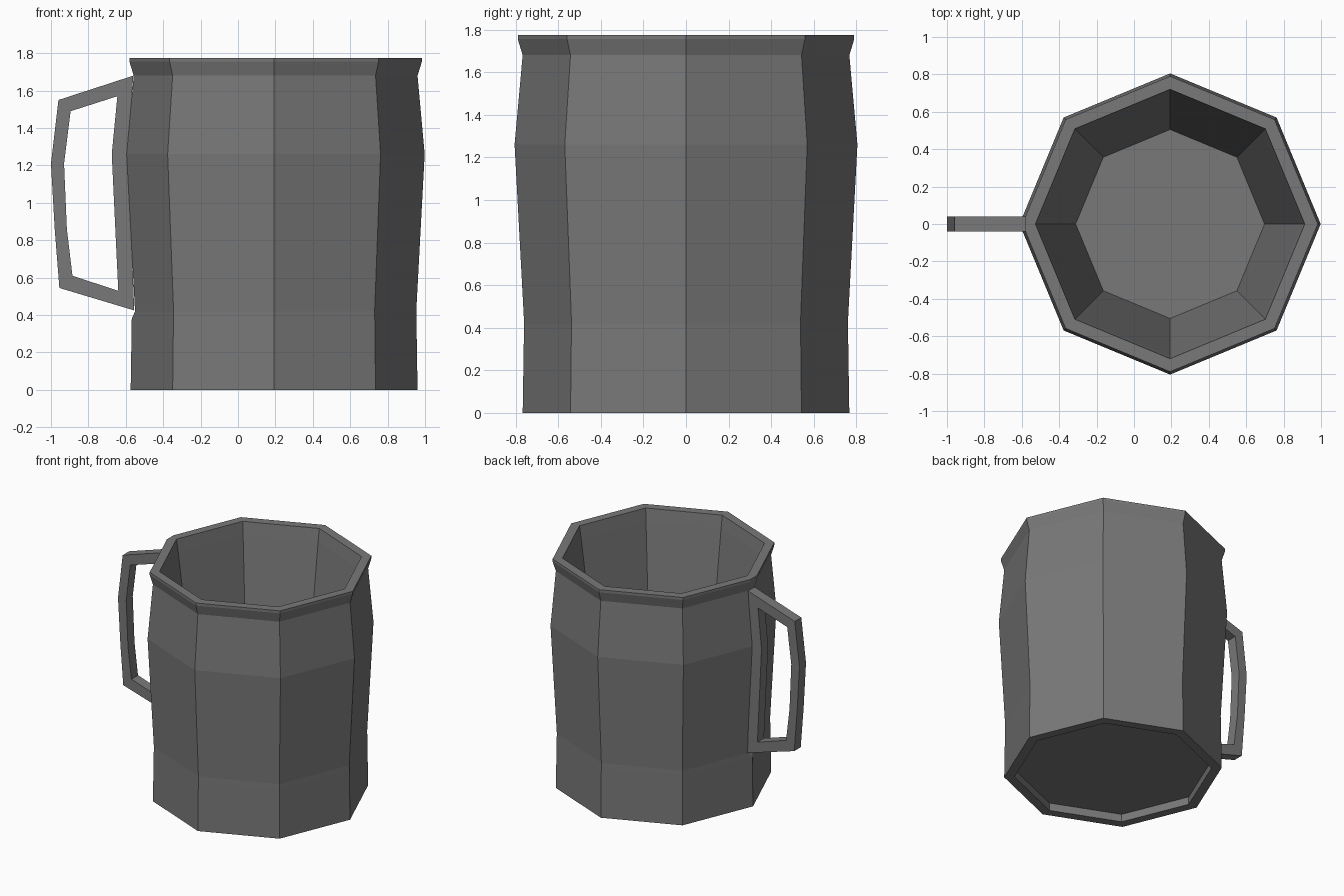
import bpy, bmesh, math

cube = bpy.data.objects.get("Cube")
if cube:
    bpy.data.objects.remove(cube, do_unlink=True)

CENTRE_X = 0.193
HALF = 0.04          # half thickness of the handle

grey = bpy.data.materials.new("mid grey")
grey.use_nodes = True
colour = (0.19, 0.19, 0.19, 1)
grey.diffuse_color = colour
grey.node_tree.nodes["Principled BSDF"].inputs["Base Color"].default_value = colour


def finish(name, bm):
    bmesh.ops.remove_doubles(bm, verts=bm.verts, dist=0.0005)
    bmesh.ops.recalc_face_normals(bm, faces=bm.faces)
    mesh = bpy.data.meshes.new(name)
    bm.to_mesh(mesh)
    bm.free()
    mesh.materials.append(grey)
    obj = bpy.data.objects.new(name, mesh)
    bpy.context.collection.objects.link(obj)
    return obj


def octagon(bm, r, z, cut):
    """Eight-sided ring whose handle-side corner is cut flat by `cut`."""
    points = [(r * math.cos(k * math.pi / 4), r * math.sin(k * math.pi / 4))
              for k in range(8)]
    x = -r + cut * math.tan(math.pi / 8)
    points[4:5] = [(x, cut), (x, -cut)]
    return [bm.verts.new((px + CENTRE_X, py, z)) for px, py in points]


# Mug body: underside recess, outer wall, rim, inner wall and floor
profile = [
    (0.695, 0.06, 0), (0.695, 0, 0), (0.767, 0, 0), (0.761, 0.38, 0),
    (0.76, 0.42, HALF), (0.805, 1.26, HALF), (0.767, 1.68, HALF),
    (0.79, 1.755, HALF), (0.79, 1.775, HALF),
    (0.72, 1.775, 0), (0.705, 1.68, 0), (0.505, 0.15, 0),
]
bm = bmesh.new()
rings = [octagon(bm, *p) for p in profile]
for low, high in zip(rings, rings[1:]):
    for i in range(9):
        j = (i + 1) % 9
        bm.faces.new((low[i], low[j], high[j], high[i]))
bm.faces.new(rings[0])
bm.faces.new(rings[-1])
finish("mug_body", bm)

# Handle: closed frame, its inner bar lying against the body
outer = [(-0.56, 1.68), (-0.96, 1.55), (-1, 1.21), (-0.98, 0.86),
         (-0.955, 0.545), (-0.555, 0.425), (-0.57, 0.84), (-0.59, 1.26)]
inner = [(-0.645, 1.57), (-0.895, 1.49), (-0.93, 1.21), (-0.915, 0.86),
         (-0.885, 0.61), (-0.64, 0.53), (-0.655, 0.84), (-0.675, 1.26)]
bm = bmesh.new()
loops = [[bm.verts.new((x, y, z)) for x, z in pts]
         for pts, y in ((outer, -HALF), (inner, -HALF), (inner, HALF), (outer, HALF))]
for a, b in zip(loops, loops[1:] + loops[:1]):
    for i in range(8):
        j = (i + 1) % 8
        bm.faces.new((a[i], a[j], b[j], b[i]))
finish("handle", bm)
